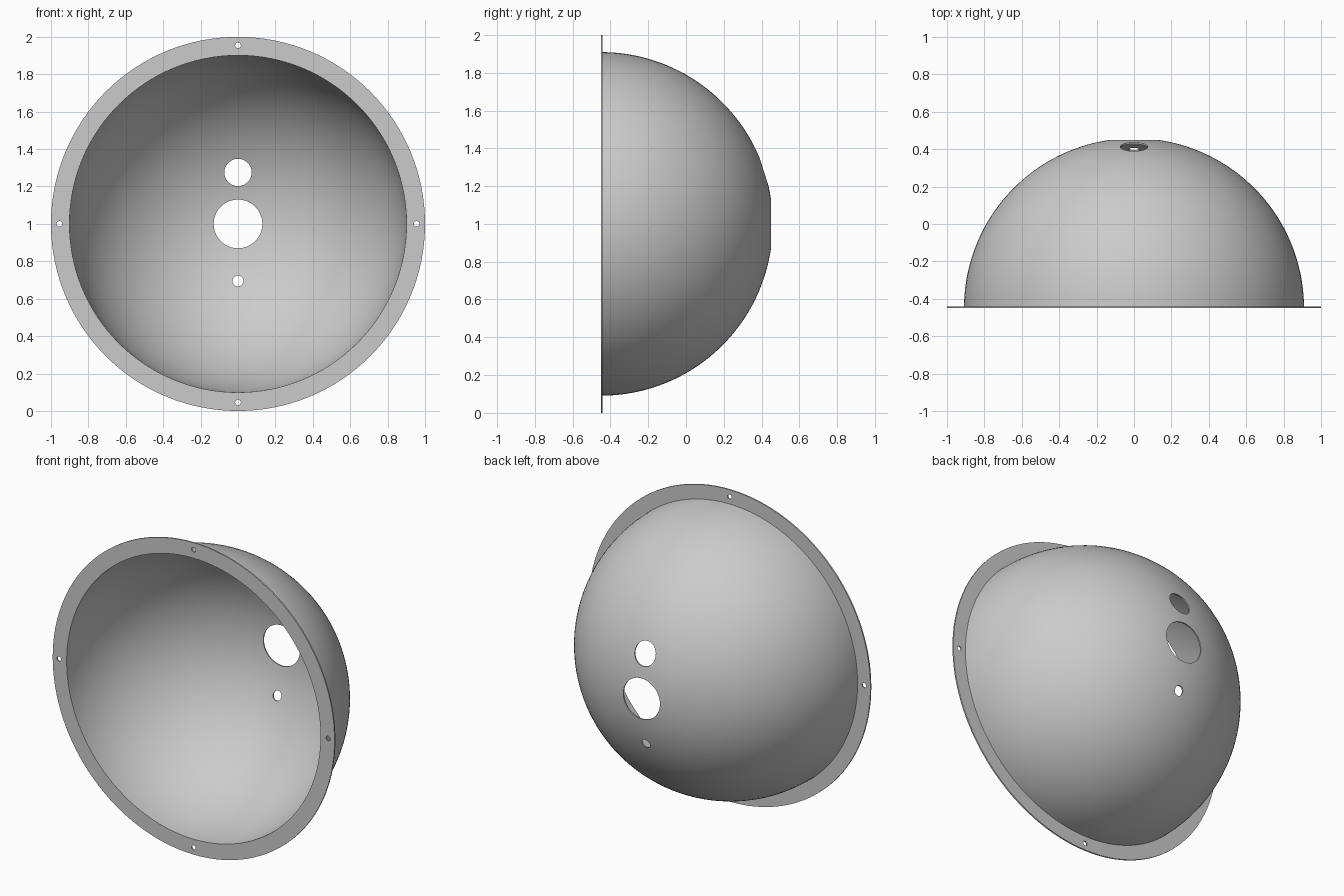
import bpy, bmesh
from math import sin, cos, asin, acos, pi, radians
from mathutils import Matrix, Vector

if "Cube" in bpy.data.objects:
    bpy.data.objects.remove(bpy.data.objects["Cube"], do_unlink=True)

OUTER, INNER, RIM = 0.909, 0.901, 1.0    # radii of shell and flange
FRONT, THICK = -0.45, 0.009              # flange face and thickness
PORT = 0.13                              # central port radius
RINGS, SEGMENTS = 40, 128

grey = bpy.data.materials.new("light grey")
grey.use_nodes = True
colour = (0.6, 0.6, 0.6, 1)
grey.diffuse_color = colour
grey.node_tree.nodes["Principled BSDF"].inputs["Base Color"].default_value = colour


def make_object(name, bm):
    mesh = bpy.data.meshes.new(name)
    bm.to_mesh(mesh)
    bm.free()
    obj = bpy.data.objects.new(name, mesh)
    bpy.context.collection.objects.link(obj)
    return obj


def arc(radius, start, end):
    """Points (radius, depth) on a circle; angles measured from the dome axis."""
    steps = [start + (end - start) * i / RINGS for i in range(RINGS + 1)]
    return [(radius * sin(a), radius * cos(a)) for a in steps]


# Dome shell and flange: one closed profile turned about the y axis
profile = arc(OUTER, asin(PORT / OUTER), acos(THICK / OUTER))
profile += [(RIM, THICK), (RIM, 0)]
profile += arc(INNER, pi / 2, asin(PORT / INNER))

bm = bmesh.new()
verts = [bm.verts.new((r, FRONT + y, 1)) for r, y in profile]
edges = [bm.edges.new((a, b)) for a, b in zip(verts, verts[1:] + verts[:1])]
bmesh.ops.spin(bm, geom=verts + edges, cent=(0, 0, 1), axis=(0, 1, 0),
               angle=2 * pi, steps=SEGMENTS, use_merge=True)
bmesh.ops.remove_doubles(bm, verts=bm.verts, dist=1e-5)
bmesh.ops.recalc_face_normals(bm, faces=bm.faces)
dome = make_object("flanged_dome", bm)
dome.data.materials.append(grey)

# Drill holes: upper port, lower port and four flange screw holes
holes = [(0, 1.275, 0.073), (0, 0.695, 0.029)]
for i in range(4):
    a = i * pi / 2
    holes.append((0.955 * cos(a), 1 + 0.955 * sin(a), 0.015))

bm = bmesh.new()
for x, z, r in holes:
    place = Matrix.Translation(Vector((x, 0, z))) @ Matrix.Rotation(pi / 2, 4, "X")
    bmesh.ops.create_cone(bm, cap_ends=True, segments=48, radius1=r, radius2=r,
                          depth=2, matrix=place)
drill = make_object("drill", bm)
drill.hide_render = True

cut = dome.modifiers.new("holes", "BOOLEAN")
cut.operation = "DIFFERENCE"
cut.solver = "EXACT"
cut.object = drill

bpy.ops.object.select_all(action="DESELECT")
dome.select_set(True)
bpy.context.view_layer.objects.active = dome
bpy.ops.object.modifier_apply(modifier=cut.name)
bpy.data.objects.remove(drill, do_unlink=True)
bpy.ops.object.shade_smooth_by_angle(angle=radians(30))
